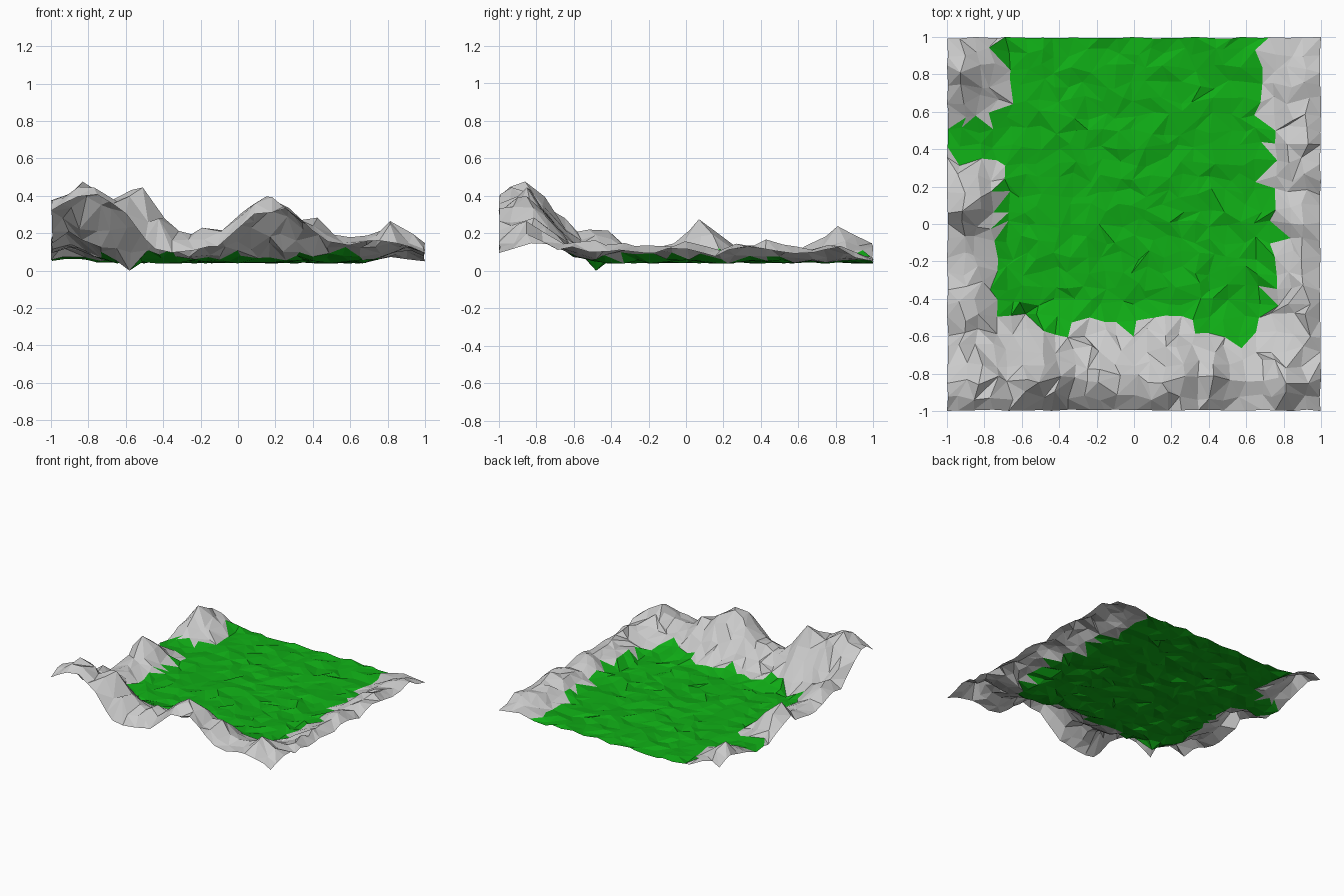
import bpy, random

if "Cube" in bpy.data.objects:
    bpy.data.objects.remove(bpy.data.objects["Cube"])
random.seed(7)
N = 24  # grid cells per side


def lerp(t, table):
    """Piecewise-linear profile lookup."""
    if t <= table[0][0]:
        return table[0][1]
    for (a, u), (b, v) in zip(table, table[1:]):
        if t <= b:
            return u + (v - u) * (t - a) / (b - a)
    return table[-1][1]


# front mountain: crest and outer-edge heights along x
crest = [(-1, .40), (-.8, .49), (-.68, .40), (-.62, .39), (-.53, .48), (-.45, .33), (-.37, .27),
         (-.27, .21), (-.18, .25), (-.1, .21), (0, .30), (.1, .39), (.22, .41), (.33, .31),
         (.42, .30), (.5, .22), (.6, .17), (.7, .2), (.8, .26), (.9, .2), (1, .16)]
edge = [(-1, .32), (-.8, .45), (-.65, .36), (-.5, .14), (-.3, .08), (-.1, .14), (.1, .32), (.25, .32),
        (.4, .2), (.6, .13), (.8, .17), (1, .08)]
# side ridge heights along y
left = [(-.7, .34), (-.6, .23), (-.45, .23), (-.3, .14), (-.1, .13), (0, .17), (.1, .31), (.2, .18),
        (.3, .1), (.4, .06), (.52, .07), (.6, .12), (.7, .15), (.83, .24), (1, .13)]
right = [(-.7, .16), (-.4, .14), (-.25, .15), (-.1, .13), (0, .16), (.15, .12), (.25, .13), (.4, .17),
         (.5, .13), (.65, .12), (.8, .14), (1, .07)]
# cross sections, measured inward from the outer edge
front_fall = [(.14, 1), (.22, .85), (.32, .5), (.42, .17), (.54, 0)]
side_fall = [(0, .6), (.08, 1), (.16, .75), (.25, .25), (.33, 0)]
# meadow outline
grass_left = [(-.5, -.7), (-.4, -.77), (-.2, -.74), (.1, -.7), (.34, -.72), (.37, -1.1), (.52, -1.1),
              (.56, -.72), (.7, -.66), (1, -.73)]
grass_right = [(-.5, .7), (-.2, .77), (0, .76), (.2, .72), (.5, .72), (.75, .66), (1, .7)]
grass_front = [(-.6, -.5), (-.4, -.58), (-.2, -.5), (-.05, -.56), (.1, -.5), (.3, -.5), (.42, -.62),
               (.62, -.64), (.7, -.48)]

FLOOR = .05


def height(x, y):
    d = y + 1
    if d < .14:
        front = edge_h = lerp(x, edge) + (lerp(x, crest) - lerp(x, edge)) * d / .14
    else:
        front = FLOOR + (lerp(x, crest) - FLOOR) * lerp(d, front_fall)
    if d < .25:
        return front
    ridge = left if x < 0 else right
    side = FLOOR + (lerp(y, ridge) - FLOOR) * lerp(1 - abs(x), side_fall)
    return max(front, side, FLOOR)


def is_grass(x, y):
    return lerp(y, grass_left) < x < lerp(y, grass_right) and y > lerp(x, grass_front)


# jittered grid of terrain points
points = []
for j in range(N + 1):
    for i in range(N + 1):
        x, y = -1 + 2 * i / N, -1 + 2 * j / N
        jx = random.uniform(-.027, .027) if 0 < i < N else random.uniform(-.008, 0) * (1 if i else -1)
        jy = random.uniform(-.027, .027) if 0 < j < N else random.uniform(-.008, 0) * (1 if j else -1)
        px, py = x + jx, y + jy
        z = height(px, py)
        rough = .012 if z < .07 else .02
        points.append((px, py, max(.02, z + random.uniform(-rough, rough))))
points[6 * (N + 1) + 5] = (-.58, -.48, 0)        # lowest hollow
points[0] = (-1, -1, .32)
points[-1] = (1, 1, .05)

# sort cells into rock and meadow, some cut into triangles
cells = {"rock_ridges": [], "meadow": []}
for j in range(N):
    for i in range(N):
        a = j * (N + 1) + i
        b, c, d = a + 1, a + N + 2, a + N + 1
        for tri in (((a, b, c), (a, c, d)) if random.random() < .5 else ((a, b, d), (b, c, d))):
            cx = sum(points[k][0] for k in tri) / 3
            cy = sum(points[k][1] for k in tri) / 3
            cells["meadow" if is_grass(cx, cy) else "rock_ridges"].append(tri)

green = bpy.data.materials.new("grass_green")
green.diffuse_color = (.005, .42, .008, 1)
green.use_nodes = True
green.node_tree.nodes["Principled BSDF"].inputs["Base Color"].default_value = green.diffuse_color

# one flat-shaded sheet per part
for name, faces in cells.items():
    used = sorted({k for f in faces for k in f})
    index = {k: n for n, k in enumerate(used)}
    mesh = bpy.data.meshes.new(name)
    mesh.from_pydata([points[k] for k in used], [], [[index[k] for k in f] for f in faces])
    mesh.update()
    obj = bpy.data.objects.new(name, mesh)
    bpy.context.collection.objects.link(obj)
    if name == "meadow":
        mesh.materials.append(green)
